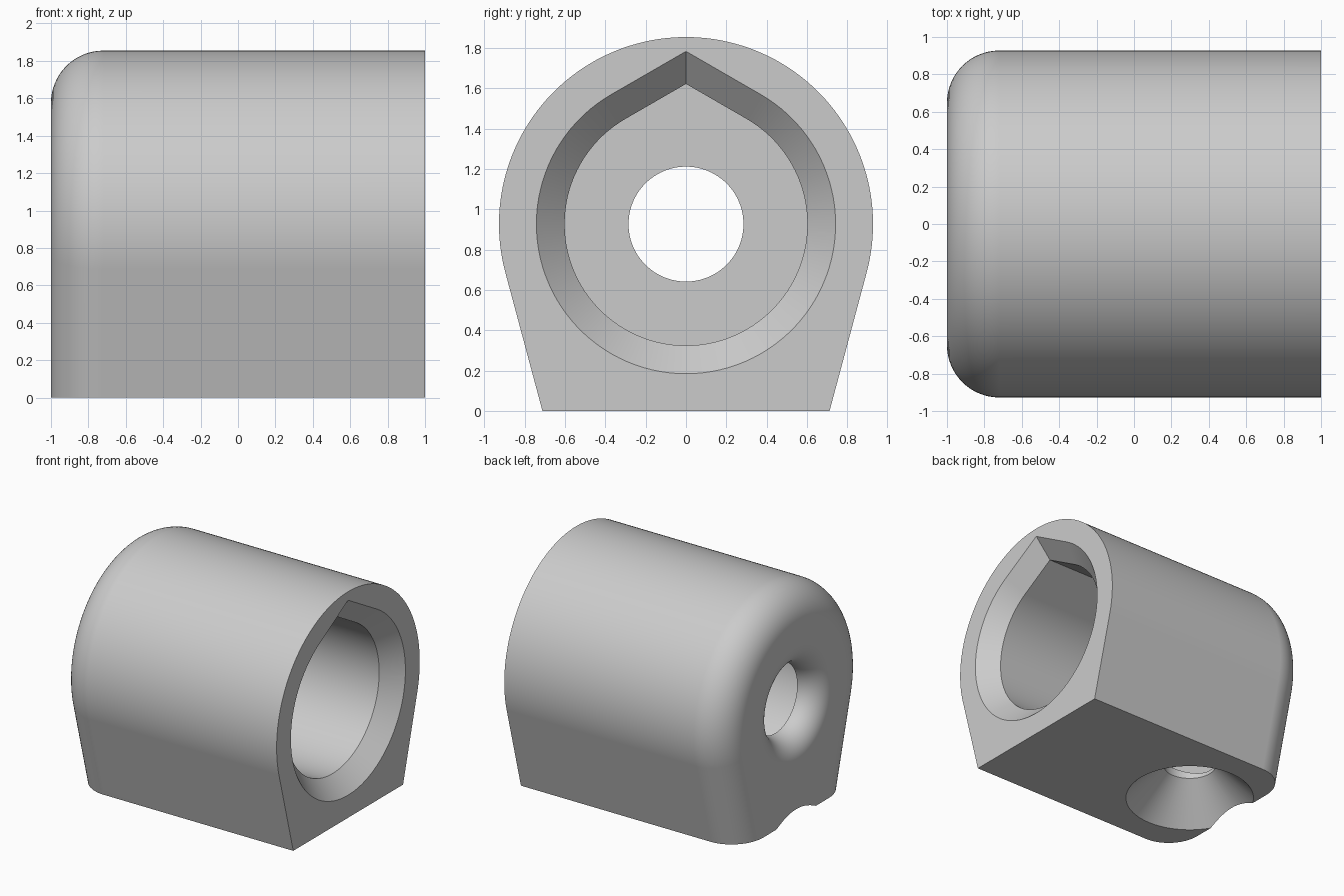
import bpy, bmesh, math
from mathutils import Vector

if "Cube" in bpy.data.objects:
    bpy.data.objects.remove(bpy.data.objects["Cube"])

R = 0.9275          # outer radius, also height of the bore axis
FILLET = 0.28       # rounded closed end
HOLE, FLARE = 0.285, 0.19   # end hole radius and its rounded mouth
TILT = math.radians(15)


def loft(name, rings):
    """Closed solid skinned through rings of equal point count."""
    bm = bmesh.new()
    loops = [[bm.verts.new(p) for p in ring] for ring in rings]
    n = len(loops[0])
    for a, b in zip(loops, loops[1:]):
        for i in range(n):
            j = (i + 1) % n
            bm.faces.new((a[i], a[j], b[j], b[i]))
    bm.faces.new(loops[0])
    bm.faces.new(loops[-1])
    bmesh.ops.recalc_face_normals(bm, faces=bm.faces)
    mesh = bpy.data.meshes.new(name)
    bm.to_mesh(mesh)
    bm.free()
    ob = bpy.data.objects.new(name, mesh)
    bpy.context.collection.objects.link(ob)
    return ob


def arc(r, start, end, steps):
    return [(r * math.cos(start + (end - start) * i / steps),
             r * math.sin(start + (end - start) * i / steps)) for i in range(steps + 1)]


def on_axis(x, points):
    return [Vector((x, y, R + z)) for y, z in points]


def outer(x, inset):
    # round top, sides tilted inward to a flat base
    r = R - inset
    foot = (r - R * math.sin(TILT)) / math.cos(TILT)
    return on_axis(x, arc(r, -TILT, math.pi + TILT, 96) + [(-foot, -R), (foot, -R)])


def teardrop(x, r):
    # circle with a peaked roof at 30 degrees
    pts = arc(r, math.radians(120), math.radians(420), 90)
    return on_axis(x, pts + [(0, r / math.cos(math.radians(30)))])


def circle(x, r):
    return on_axis(x, arc(r, 0, math.tau, 96)[:-1])


def flat_circle(z, r, cx):
    return [Vector((cx + a, b, z)) for a, b in arc(r, 0, math.tau, 96)[:-1]]


# main body with rounded closed end
quarter = [math.pi / 2 * i / 16 for i in range(17)]
body = loft("housing", [outer(-1 + FILLET * (1 - math.cos(t)), FILLET * (1 - math.sin(t)))
                        for t in quarter] + [outer(1, 0)])

# chamfered teardrop bore
bore = loft("bore_cutter", [teardrop(1.02, 0.762), teardrop(0.86, 0.602), teardrop(-1 + FLARE, 0.602)])

# end hole with rounded mouth
mouth = [circle(-1 + FLARE * (1 - math.cos(t)), HOLE + FLARE * (1 - math.sin(t))) for t in quarter]
end_hole = loft("end_hole_cutter", [circle(-1.02, HOLE + FLARE)] + mouth + [circle(-0.6, HOLE)])

# countersunk screw hole in the base
screw = loft("screw_hole_cutter", [flat_circle(-0.02, 0.52, -0.57), flat_circle(0.295, 0.205, -0.57),
                                   flat_circle(0.6, 0.205, -0.57)])

bpy.context.view_layer.objects.active = body
body.select_set(True)
for cutter in (bore, end_hole, screw):
    mod = body.modifiers.new("cut", 'BOOLEAN')
    mod.operation = 'DIFFERENCE'
    mod.solver = 'EXACT'
    mod.object = cutter
    bpy.ops.object.modifier_apply(modifier=mod.name)
    bpy.data.objects.remove(cutter, do_unlink=True)

# single grey finish
grey = bpy.data.materials.new("light_grey")
grey.diffuse_color = (0.6, 0.6, 0.6, 1)
grey.use_nodes = True
grey.node_tree.nodes["Principled BSDF"].inputs["Base Color"].default_value = grey.diffuse_color
body.data.materials.clear()
body.data.materials.append(grey)
for p in body.data.polygons:
    p.material_index = 0

bpy.ops.object.shade_smooth_by_angle(angle=math.radians(25))
weighted = body.modifiers.new("weighted_normals", 'WEIGHTED_NORMAL')
weighted.keep_sharp = True
